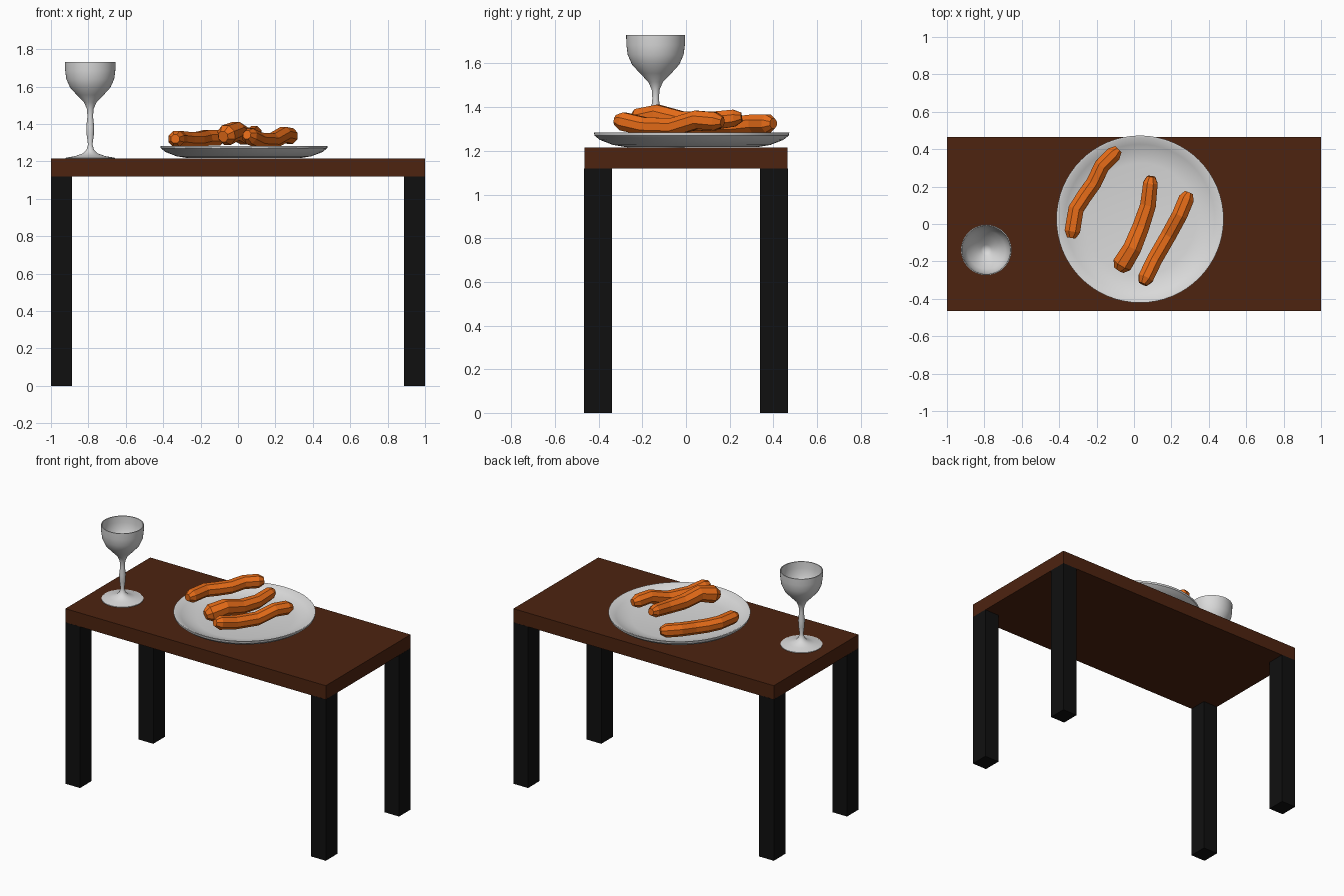
import bpy, bmesh, math
from mathutils import Vector

cube = bpy.data.objects.get("Cube")
if cube:
    bpy.data.objects.remove(cube, do_unlink=True)


def material(name, color):
    m = bpy.data.materials.new(name)
    m.diffuse_color = (*color, 1)
    m.use_nodes = True
    bsdf = next(n for n in m.node_tree.nodes if n.type == 'BSDF_PRINCIPLED')
    bsdf.inputs["Base Color"].default_value = (*color, 1)
    return m


wood = material("dark brown wood", (0.075, 0.017, 0.005))
black = material("black paint", (0.005, 0.005, 0.005))
white = material("pale grey", (0.7, 0.7, 0.7))
orange = material("sausage orange", (0.8, 0.15, 0.009))


def finish(bm, name, mat, smooth=False):
    bmesh.ops.recalc_face_normals(bm, faces=bm.faces)
    mesh = bpy.data.meshes.new(name)
    bm.to_mesh(mesh)
    bm.free()
    mesh.materials.append(mat)
    obj = bpy.data.objects.new(name, mesh)
    bpy.context.collection.objects.link(obj)
    if smooth:
        bpy.ops.object.select_all(action='DESELECT')
        obj.select_set(True)
        bpy.context.view_layer.objects.active = obj
        bpy.ops.object.shade_smooth_by_angle(angle=math.radians(40))
    return obj


def box(name, center, size, mat):
    bm = bmesh.new()
    bmesh.ops.create_cube(bm, size=1)
    bmesh.ops.scale(bm, vec=size, verts=bm.verts)
    bmesh.ops.translate(bm, vec=center, verts=bm.verts)
    return finish(bm, name, mat)


def lathe(name, profile, x, y, mat, steps=64):
    """Spin a closed (radius, height) profile that starts and ends on the axis."""
    bm = bmesh.new()
    verts = [bm.verts.new((r, 0, z)) for r, z in profile]
    edges = [bm.edges.new(pair) for pair in zip(verts, verts[1:])]
    bmesh.ops.spin(bm, geom=verts + edges, cent=(0, 0, 0), axis=(0, 0, 1),
                   angle=math.tau, steps=steps, use_duplicate=False)
    bmesh.ops.remove_doubles(bm, verts=bm.verts, dist=0.0005)
    bmesh.ops.translate(bm, vec=(x, y, 0), verts=bm.verts)
    return finish(bm, name, mat, smooth=True)


def sausage(name, path, radius_start, radius_end, sides=8):
    """Loft faceted rings along a path, with chamfered blunt ends."""
    pts = [Vector(p) for p in path]
    radii = [radius_start + (radius_end - radius_start) * i / (len(pts) - 1)
             for i in range(len(pts))]
    first = (pts[0] - pts[1]).normalized() * 0.035
    last = (pts[-1] - pts[-2]).normalized() * 0.035
    pts = [pts[0] + first] + pts + [pts[-1] + last]
    radii = [radii[0] * 0.55] + radii + [radii[-1] * 0.55]
    bm = bmesh.new()
    rings = []
    for i, (p, r) in enumerate(zip(pts, radii)):
        along = (pts[min(i + 1, len(pts) - 1)] - pts[max(i - 1, 0)]).normalized()
        side = along.cross(Vector((0, 0, 1))).normalized()
        up = side.cross(along)
        angles = [math.tau * (k + 0.5) / sides for k in range(sides)]
        rings.append([bm.verts.new(p + r * (side * math.cos(a) + up * math.sin(a)))
                      for a in angles])
    for a, b in zip(rings, rings[1:]):
        for k in range(sides):
            n = (k + 1) % sides
            bm.faces.new((a[k], a[n], b[n], b[k]))
    bm.faces.new(rings[0])
    bm.faces.new(rings[-1])
    return finish(bm, name, orange)


# Table
box("table_top", (0, 0, 1.167), (2, 0.93, 0.096), wood)
for sx, x_name in ((-1, "right"), (1, "left")):
    for sy, y_name in ((-1, "front"), (1, "back")):
        box(f"{y_name}_{x_name}_leg", (sx * 0.944, sy * 0.402, 0.56),
            (0.113, 0.128, 1.12), black)

# Shallow round plate
lathe("plate", [(0, 1.217), (0.3, 1.217), (0.36, 1.227), (0.42, 1.25), (0.445, 1.27),
                (0.447, 1.283), (0.437, 1.283), (0.40, 1.262), (0.35, 1.243),
                (0.30, 1.235), (0, 1.233)], 0.032, 0.026, white)

# Stemmed glass: outside from the foot up, then back down the inside of the bowl
lathe("wine_glass", [(0, 1.215), (0.132, 1.215), (0.132, 1.219), (0.08, 1.228),
                     (0.04, 1.242), (0.02, 1.262), (0.012, 1.29), (0.019, 1.34),
                     (0.021, 1.385), (0.015, 1.44), (0.018, 1.48), (0.033, 1.515),
                     (0.072, 1.555), (0.108, 1.595), (0.128, 1.64), (0.134, 1.685),
                     (0.135, 1.73), (0.129, 1.73), (0.128, 1.685), (0.121, 1.64),
                     (0.102, 1.6), (0.067, 1.562), (0.028, 1.522), (0, 1.505)],
      -0.79, -0.139, white, steps=48)

# Three sausages on the plate
sausage("right_sausage", [(-0.108, 0.375, 1.325), (-0.172, 0.31, 1.325),
                          (-0.215, 0.22, 1.315), (-0.265, 0.15, 1.315),
                          (-0.31, 0.08, 1.32), (-0.33, -0.04, 1.32)], 0.045, 0.045)
sausage("middle_sausage", [(0.088, 0.22, 1.35), (0.075, 0.1, 1.335),
                           (0.035, -0.02, 1.335), (-0.01, -0.13, 1.362),
                           (-0.062, -0.215, 1.34)], 0.042, 0.057)
sausage("left_sausage", [(0.28, 0.135, 1.335), (0.245, 0.05, 1.343),
                         (0.185, -0.06, 1.308), (0.11, -0.19, 1.312),
                         (0.062, -0.29, 1.335)], 0.045, 0.045)
